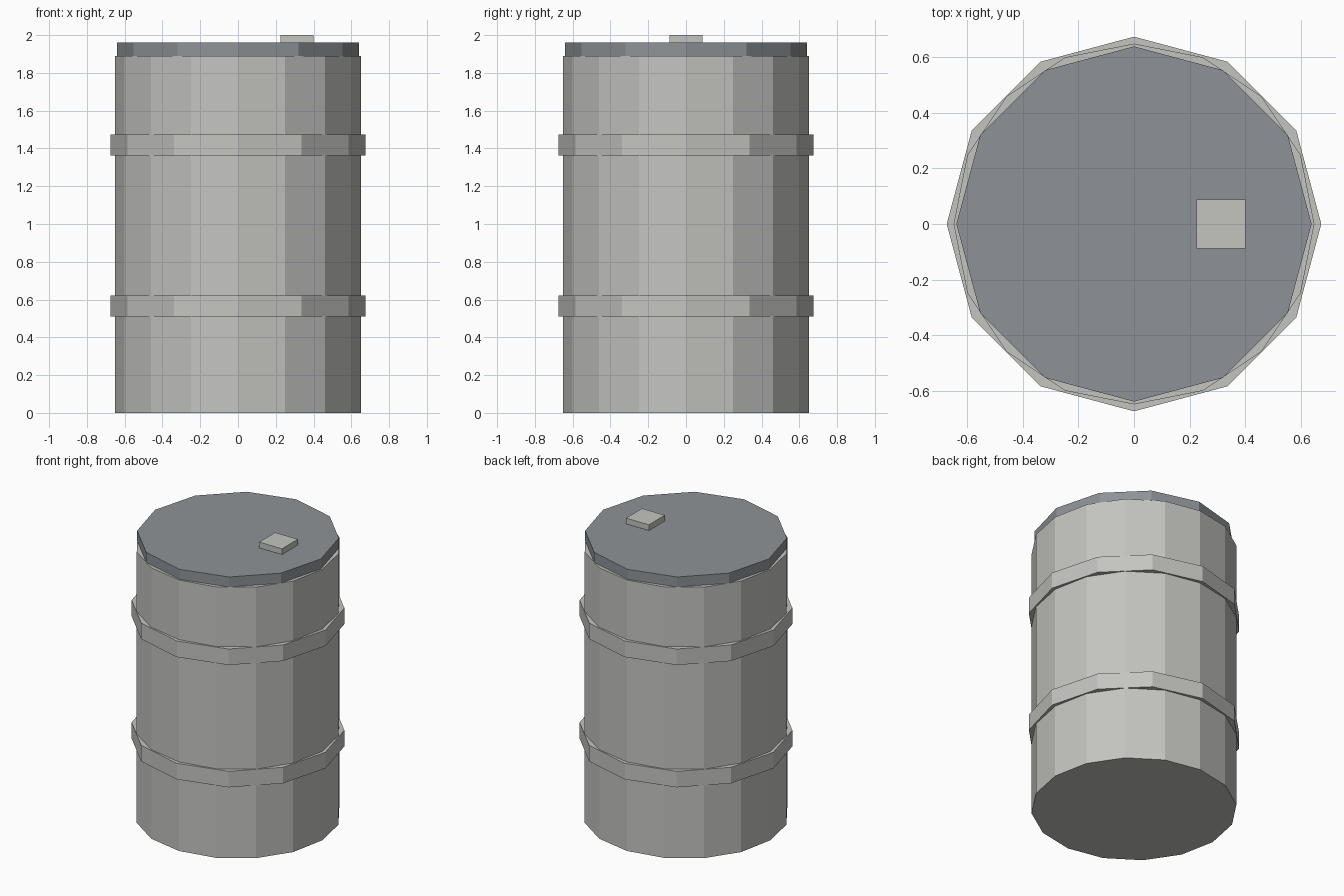
import bpy
from math import pi

old = bpy.data.objects.get("Cube")
if old:
    bpy.data.objects.remove(old)


def make_material(name, rgb):
    mat = bpy.data.materials.new(name)
    mat.use_nodes = True
    mat.diffuse_color = (*rgb, 1)
    mat.node_tree.nodes["Principled BSDF"].inputs["Base Color"].default_value = (*rgb, 1)
    return mat


light_steel = make_material("light_steel", (0.55, 0.55, 0.53))
slate = make_material("slate_grey", (0.27, 0.29, 0.31))


def finish(name, mat):
    obj = bpy.context.object
    obj.name = obj.data.name = name
    obj.data.materials.append(mat)
    return obj


def drum(name, sides, radius, bottom, top, mat):
    """Flat-sided cylinder with corners on the x and y axes."""
    bpy.ops.mesh.primitive_cylinder_add(
        vertices=sides, radius=radius, depth=top - bottom,
        location=(0, 0, (bottom + top) / 2))
    return finish(name, mat)


# Barrel body and lid
drum("barrel_body", 16, 0.65, 0, 1.89, light_steel)
drum("lid", 12, 0.64, 1.89, 1.96, slate)

# Raised hoops
for name, z in (("lower_hoop", 0.565), ("upper_hoop", 1.418)):
    drum(name, 12, 0.675, z - 0.056, z + 0.056, light_steel)

# Square bung on the lid
bpy.ops.mesh.primitive_cube_add(size=1, location=(0.313, 0, 1.975))
bung = finish("bung", light_steel)
bung.scale = (0.176, 0.176, 0.05)
